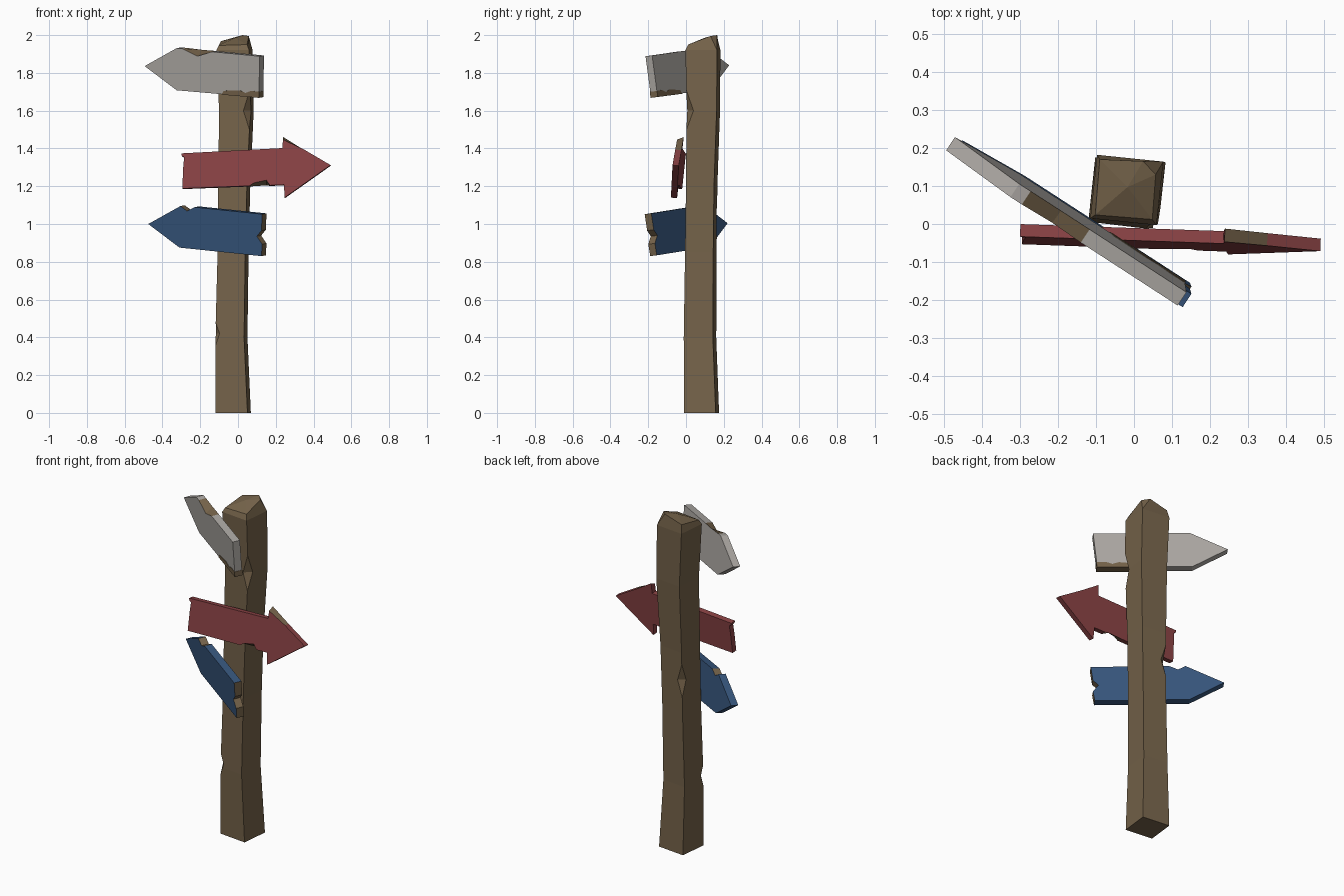
import bpy, bmesh, math
from mathutils import Vector, Matrix

if "Cube" in bpy.data.objects:
    bpy.data.objects.remove(bpy.data.objects["Cube"])


def material(name, rgb):
    m = bpy.data.materials.new(name)
    lin = [((c / 255 + 0.055) / 1.055) ** 2.4 for c in rgb]
    m.diffuse_color = (*lin, 1)
    m.use_nodes = True
    m.node_tree.nodes["Principled BSDF"].inputs["Base Color"].default_value = m.diffuse_color
    return m


WOOD = material("brown wood", (117, 99, 74))
GREY = material("grey paint", (172, 168, 163))
RED = material("red paint", (139, 67, 69))
BLUE = material("blue paint", (55, 86, 125))


def finish(name, bm, mats):
    bmesh.ops.recalc_face_normals(bm, faces=bm.faces)
    me = bpy.data.meshes.new(name)
    bm.to_mesh(me)
    bm.free()
    for m in mats:
        me.materials.append(m)
    ob = bpy.data.objects.new(name, me)
    bpy.context.collection.objects.link(ob)
    return ob


def board(name, outline, plane, thick, mats, bare=(), proud=0):
    """Extrude an (x, z[, back z shift]) outline lying on y = a + b*x + c*(z - z0).
    Rim faces starting at the points listed in bare get the second material."""
    a, b, c, z0 = plane
    n = Vector((-b, 1, -c)).normalized()
    bm = bmesh.new()
    front, back = [], []
    for x, z, *lift in outline:
        p = Vector((x, a + b * x + c * (z - z0), z))
        dz = lift[0] if lift else 0
        front.append(bm.verts.new(p - n * proud))
        back.append(bm.verts.new(p + n * (thick + proud) + Vector((0, c * dz, dz))))
    bm.faces.new(front)
    bm.faces.new(back[::-1])
    k = len(outline)
    for i in range(k):
        j = (i + 1) % k
        f = bm.faces.new((front[i], front[j], back[j], back[i]))
        f.material_index = 1 if i in bare else 0
    return finish(name, bm, mats)


# Post: slightly twisted rings, each (z, x0, x1, y0, y1)
K = 0.018
rings = [(0, -0.12, 0.068, -0.01, 0.175), (0.4, -0.12, 0.05, -0.012, 0.16),
         (0.85, -0.108, 0.056, -0.005, 0.162), (1.2, -0.105, 0.065, 0, 0.166),
         (1.6, -0.10, 0.083, 0.003, 0.18), (1.92, -0.115, 0.077, -0.003, 0.182)]
bm = bmesh.new()
prev = None
for z, x0, x1, y0, y1 in rings:
    ring = [bm.verts.new(p) for p in ((x0, y0 + K, z), (x1 - K, y0, z),
                                      (x1, y1 - K, z), (x0 + K, y1, z))]
    if prev:
        for i in range(4):
            j = (i + 1) % 4
            bm.faces.new((prev[i], prev[j], ring[j], ring[i]))
    else:
        bm.faces.new(ring[::-1])
    prev = ring
# Worn post top: bevelled rim, chipped back right corner, low peak
fl, fr, br, bl = prev
tfl, tfr, tb, ta, tbl = top = [bm.verts.new(p) for p in (
    (-0.102, 0.024, 1.945), (0.048, 0.012, 1.95), (0.057, 0.13, 1.995),
    (0.024, 0.165, 2.0), (-0.09, 0.17, 1.968))]
peak = bm.verts.new((-0.017, 0.097, 1.985))
for f in ((fl, fr, tfr, tfl), (fr, br, tb, tfr), (br, ta, tb),
          (br, bl, tbl, ta), (bl, fl, tfl, tbl)):
    bm.faces.new(f)
for i in range(5):
    bm.faces.new((top[i], top[(i + 1) % 5], peak))
post = finish("post", bm, [WOOD])

# Notches hacked into three post corners: (x, y, z, outward angle, depth)
for x, y, z, ang, depth in ((0.065, 0.003, 1.6, -51, 0.026),
                            (-0.088, 0.163, 1.03, 129, 0.022),
                            (-0.12, 0.006, 0.42, 219, 0.016)):
    r = math.radians(ang)
    pos = Vector((x, y, z)) + Vector((math.cos(r), math.sin(r), 0)) * (0.1 - depth)
    bm = bmesh.new()
    bmesh.ops.create_cube(bm, size=1)
    bm.transform(Matrix.Translation(pos) @ Matrix.Rotation(r, 4, 'Z')
                 @ Matrix.Diagonal((0.1414, 0.3, 0.6, 1)) @ Matrix.Rotation(math.pi / 4, 4, 'Y'))
    cutter = finish("notch_cutter", bm, [WOOD])
    cutter.hide_render = True
    mod = post.modifiers.new("notch", 'BOOLEAN')
    mod.operation, mod.solver, mod.object = 'DIFFERENCE', 'EXACT', cutter
    bpy.context.view_layer.objects.active = post
    bpy.ops.object.modifier_apply(modifier=mod.name)
    bpy.data.objects.remove(cutter)

# Grey sign, with a chip in the top front edge
grey_plane = (-0.128, -0.66, -0.12, 1.8)
board("grey_sign", [(-0.494, 1.836), (-0.325, 1.931), (-0.295, 1.928), (-0.215, 1.888, 0.03),
                    (-0.14, 1.912), (0.115, 1.888), (0.11, 1.67), (-0.325, 1.708)],
      grey_plane, 0.042, [GREY, WOOD], bare=(2, 3))
# Bare lower corner of the grey sign
board("grey_sign_bare_edge", [(0.112, 1.668), (0.112, 1.70), (0.07, 1.705), (0.04, 1.694),
                              (0.01, 1.708), (-0.075, 1.705), (-0.087, 1.685)],
      grey_plane, 0.042, [WOOD], proud=0.002)

# Red arrow, with bare chips on the head and the lower edge
board("red_arrow_sign", [(-0.30, 1.374), (0.235, 1.402), (0.238, 1.447, 0.017), (0.35, 1.394),
                         (0.49, 1.312), (0.247, 1.14), (0.243, 1.208), (0.17, 1.205),
                         (0.15, 1.232, -0.024), (0.085, 1.218, -0.014), (0.06, 1.202),
                         (-0.295, 1.188), (-0.29, 1.30), (-0.285, 1.355), (-0.297, 1.36)],
      (-0.053, -0.04, 0.107, 1.3), 0.033, [RED, WOOD], bare=(2, 7, 8, 9))

# Blue sign, with a notched top edge and a bare broken end
board("blue_sign", [(-0.475, 1.0), (-0.305, 1.095), (-0.27, 1.069), (-0.23, 1.089),
                    (0.128, 1.052), (0.124, 0.965), (0.10, 0.935), (0.128, 0.893),
                    (0.124, 0.83), (-0.31, 0.875)],
      (-0.128, -0.66, -0.12, 1.0), 0.042, [BLUE, WOOD], bare=(1, 2, 4, 5, 6, 7))
